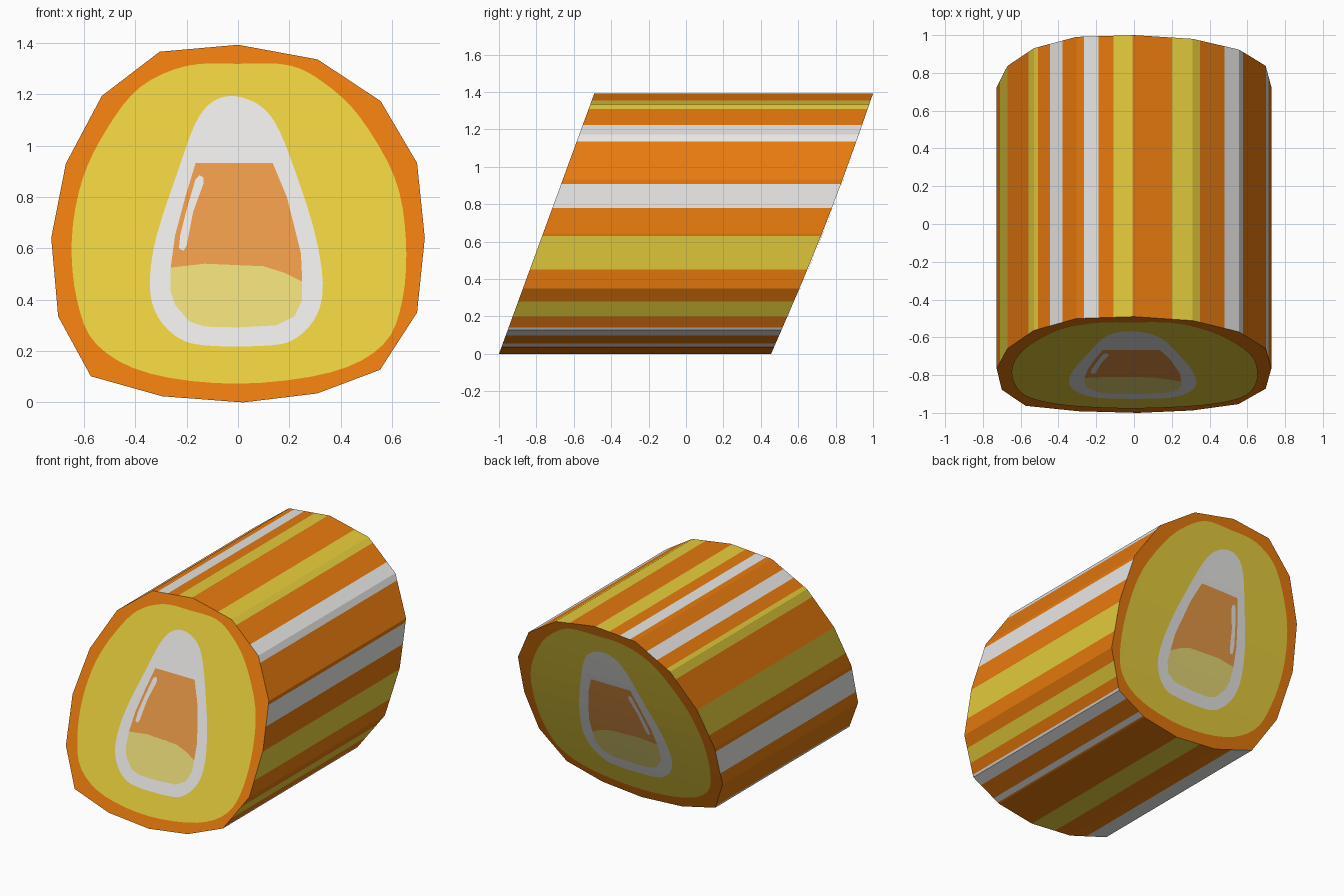
import bpy, bmesh, math
from mathutils import Vector

if "Cube" in bpy.data.objects:
    bpy.data.objects.remove(bpy.data.objects["Cube"])


def material(name, r, g, b):
    lin = [((c / 255 + 0.055) / 1.055) ** 2.4 for c in (r, g, b)]
    m = bpy.data.materials.new(name)
    m.diffuse_color = (*lin, 1)
    m.use_nodes = True
    m.node_tree.nodes["Principled BSDF"].inputs["Base Color"].default_value = m.diffuse_color
    return m


ORANGE = material("orange", 243, 129, 15)
YELLOW = material("yellow", 243, 216, 64)
WHITE = material("white", 245, 244, 242)
SOFT_ORANGE = material("soft orange", 237, 156, 73)
PALE_YELLOW = material("pale yellow", 242, 226, 124)

# Outline of the log seen from the front (x, z), clockwise from the top
OUTLINE = [(0, 1.392), (.31, 1.335), (.555, 1.173), (.697, .932), (.727, .64), (.697, .35),
           (.553, .127), (.308, .035), (.02, 0), (-.295, .024), (-.573, .102), (-.70, .335),
           (-.727, .64), (-.67, .93), (-.53, 1.193), (-.305, 1.365)]

# Stripes along the log: start and end as outline index plus fraction
YELLOW_STRIPES = [(.645, 1.16), (4.03, 4.65), (5.31, 5.67), (8.0, 8.6),
                  (12.33, 13.0), (13.8, 14.1), (15.64, 15.97)]
WHITE_STRIPES = [(1.69, 2.16), (3.08, 3.52), (5.94, 6.3), (6.79, 6.95),
                 (9.45, 10.08), (11.3, 11.9), (14.38, 14.67), (15.13, 15.38)]


def front_y(z):
    return -1 + 0.366 * z


def back_y(z):
    return 0.455 + 0.3915 * z + 0.02 * math.sin(math.pi * z / 1.392)


def make_object(name, bm, mats):
    mesh = bpy.data.meshes.new(name)
    bm.to_mesh(mesh)
    bm.free()
    for m in mats:
        mesh.materials.append(m)
    ob = bpy.data.objects.new(name, mesh)
    bpy.context.collection.objects.link(ob)
    return ob


def on_outline(t):
    i = int(t)
    a, b = (Vector(OUTLINE[k % 16]) for k in (i, i + 1))
    return a.lerp(b, t - i)


def smooth(points, steps=4):
    """Closed Catmull-Rom curve through the points."""
    pts = [Vector(p) for p in points]
    n, out = len(pts), []
    for i in range(n):
        p0, p1, p2, p3 = (pts[(i + k) % n] for k in (-1, 0, 1, 2))
        for s in range(steps):
            t = s / steps
            out.append(0.5 * (2 * p1 + (p2 - p0) * t + (2 * p0 - 5 * p1 + 4 * p2 - p3) * t ** 2
                              + (3 * p1 - p0 - 3 * p2 + p3) * t ** 3))
    return out


def end_plates(name, points, mat, lift):
    """Same flat shape laid on the slanted front and back ends."""
    for label, surface, side in (("front", front_y, -1), ("back", back_y, 1)):
        bm = bmesh.new()
        bm.faces.new([bm.verts.new((x, 0, z)) for x, z in points])
        bmesh.ops.triangulate(bm, faces=bm.faces[:])
        for k in range(1, 10):
            bmesh.ops.bisect_plane(bm, geom=bm.verts[:] + bm.edges[:] + bm.faces[:],
                                   plane_co=(0, 0, 0.1392 * k), plane_no=(0, 0, 1))
        for v in bm.verts:
            v.co.y = surface(v.co.z) + side * lift
        for f in bm.faces:
            f.normal_update()
            if f.normal.y * side < 0:
                f.normal_flip()
        make_object(f"{label}_{name}", bm, [mat])


# Striped side of the log, cut at outline corners and stripe borders
cuts = sorted(set(range(16)) | {t for s in YELLOW_STRIPES + WHITE_STRIPES for t in s})
bm = bmesh.new()
rings = []
for t in cuts:
    x, z = on_outline(t)
    rings.append((bm.verts.new((x, front_y(z), z)), bm.verts.new((x, back_y(z), z))))
for i, t in enumerate(cuts):
    j = (i + 1) % len(cuts)
    mid = (t + (cuts[j] if j else 16)) / 2
    f = bm.faces.new((rings[i][0], rings[j][0], rings[j][1], rings[i][1]))
    if any(a < mid < b for a, b in YELLOW_STRIPES):
        f.material_index = 1
    elif any(a < mid < b for a, b in WHITE_STRIPES):
        f.material_index = 2
make_object("striped_side", bm, [ORANGE, YELLOW, WHITE])

# Ends: orange cap, yellow disc, white drop
end_plates("cap", OUTLINE, ORANGE, 0)
end_plates("disc", smooth([
    (-.2, 1.31), (0, 1.318), (.2, 1.312), (.34, 1.24), (.475, 1.11), (.61, .875), (.653, .64),
    (.64, .40), (.565, .225), (.36, .117), (0, .073), (-.345, .113), (-.55, .225),
    (-.627, .40), (-.647, .635), (-.605, .87), (-.507, 1.07), (-.38, 1.228)]), YELLOW, 0.003)
end_plates("drop", smooth([
    (-.01, 1.192), (.093, 1.15), (.163, 1.053), (.24, .85), (.30, .655), (.33, .468),
    (.308, .343), (.23, .253), (.125, .222), (-.13, .222), (-.245, .26), (-.323, .355),
    (-.343, .48), (-.315, .655), (-.234, .90), (-.167, 1.084), (-.10, 1.17)]), WHITE, 0.005)

# Sweet inside the drop: orange middle, pale yellow base, sharing a wavy border
wave = [(-.262, .525), (-.13, .54), (0, .54), (.1, .53), (.18, .505), (.25, .47)]
end_plates("sweet_middle", [(-.245, .65), (-.205, .80), (-.165, .932), (.135, .932),
                            (.19, .80), (.245, .58)] + wave[::-1], SOFT_ORANGE, 0.007)
end_plates("sweet_base", wave + [(.25, .40), (.22, .335), (.15, .30), (0, .292), (-.13, .295),
                                 (-.19, .315), (-.245, .38), (-.262, .43)], PALE_YELLOW, 0.007)

# Slim shine mark on the sweet
end_plates("shine", [(-.165, .87), (-.15, .885), (-.135, .875), (-.135, .85), (-.175, .74),
                     (-.2, .61), (-.212, .59), (-.23, .6), (-.225, .65), (-.2, .75)],
           WHITE, 0.009)
